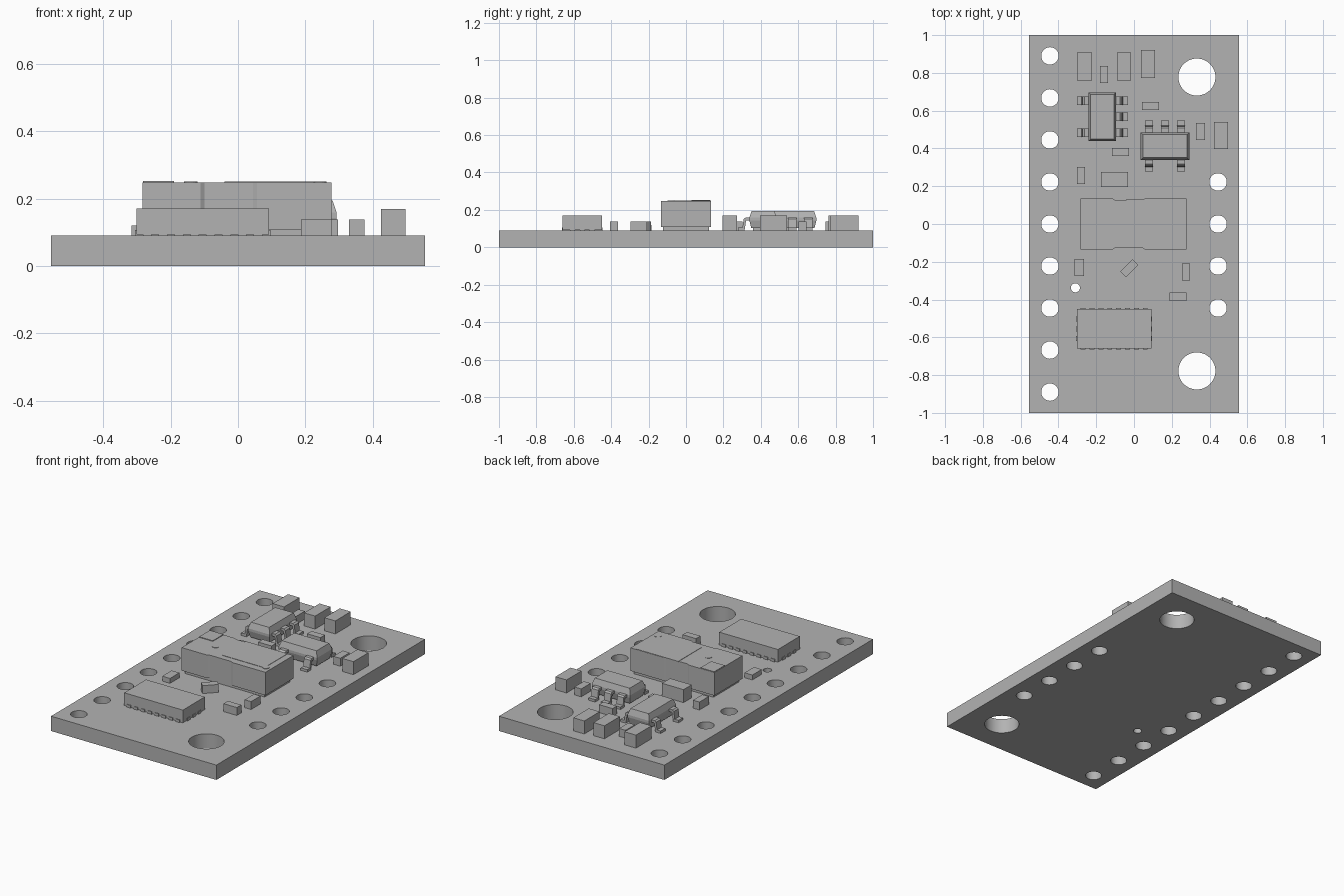
import bpy, bmesh, math
from mathutils import Matrix, Vector

cube = bpy.data.objects.get("Cube")
if cube:
    bpy.data.objects.remove(cube, do_unlink=True)

grey = bpy.data.materials.new("plain grey")
grey.use_nodes = True
grey.diffuse_color = (0.45, 0.45, 0.45, 1)
grey.node_tree.nodes["Principled BSDF"].inputs["Base Color"].default_value = (0.45, 0.45, 0.45, 1)

TOP = 0.09  # upper face of the board


def finish(name, bm):
    bmesh.ops.recalc_face_normals(bm, faces=bm.faces)
    mesh = bpy.data.meshes.new(name)
    bm.to_mesh(mesh)
    bm.free()
    mesh.materials.append(grey)
    obj = bpy.data.objects.new(name, mesh)
    bpy.context.collection.objects.link(obj)
    return obj


def add_box(bm, x0, x1, y0, y1, z0, z1, angle=0):
    centre = Vector(((x0 + x1) / 2, (y0 + y1) / 2, (z0 + z1) / 2))
    m = (Matrix.Translation(centre) @ Matrix.Rotation(angle, 4, 'Z')
         @ Matrix.Diagonal((x1 - x0, y1 - y0, z1 - z0, 1)))
    bmesh.ops.create_cube(bm, size=1, matrix=m)


def box(name, *args):
    bm = bmesh.new()
    add_box(bm, *args)
    return finish(name, bm)


def add_prism(bm, points, offset):
    face = bm.faces.new([bm.verts.new(p) for p in points])
    ext = bmesh.ops.extrude_face_region(bm, geom=[face])
    verts = [v for v in ext["geom"] if isinstance(v, bmesh.types.BMVert)]
    bmesh.ops.translate(bm, verts=verts, vec=offset)


def add_cylinder(bm, x, y, r, z0, z1, sides=32):
    bmesh.ops.create_cone(bm, cap_ends=True, segments=sides, radius1=r, radius2=r,
                          depth=z1 - z0, matrix=Matrix.Translation((x, y, (z0 + z1) / 2)))


# Board with pin holes, mounting holes and a small via
board = box("board", -0.555, 0.555, -1, 1, 0, TOP)
bm = bmesh.new()
for i in range(-4, 5):
    add_cylinder(bm, -0.445, i * 0.2225, 0.046, -0.1, 0.2)
for i in range(-2, 2):
    add_cylinder(bm, 0.445, i * 0.2225, 0.046, -0.1, 0.2)
for y in (-0.778, 0.778):
    add_cylinder(bm, 0.333, y, 0.098, -0.1, 0.2, 48)
add_cylinder(bm, -0.31, -0.338, 0.024, -0.1, 0.2)
cutter = finish("hole_cutter", bm)
cutter.hide_render = True
mod = board.modifiers.new("holes", 'BOOLEAN')
mod.operation = 'DIFFERENCE'
mod.solver = 'EXACT'
mod.object = cutter
bpy.ops.object.select_all(action='DESELECT')
bpy.context.view_layer.objects.active = board
board.select_set(True)
bpy.ops.object.modifier_apply(modifier=mod.name)
bpy.ops.object.shade_smooth_by_angle(angle=math.radians(30))
bpy.data.objects.remove(cutter, do_unlink=True)

# Small passive components: centre x, centre y, along x, along y, top
SMALL, LARGE = 0.138, 0.169
parts = [
    (-0.262, 0.835, 0.077, 0.148, LARGE), (-0.052, 0.835, 0.074, 0.148, LARGE),
    (0.075, 0.847, 0.074, 0.148, LARGE), (0.461, 0.468, 0.074, 0.144, LARGE),
    (-0.103, 0.235, 0.144, 0.078, LARGE), (-0.158, 0.791, 0.043, 0.09, SMALL),
    (0.087, 0.624, 0.09, 0.043, SMALL), (0.352, 0.49, 0.046, 0.09, SMALL),
    (-0.071, 0.381, 0.09, 0.043, SMALL), (-0.28, 0.257, 0.043, 0.09, SMALL),
    (-0.29, -0.23, 0.052, 0.09, 0.12), (0.275, -0.253, 0.043, 0.09, SMALL),
    (0.232, -0.385, 0.09, 0.043, SMALL),
]
for n, (x, y, w, d, top) in enumerate(parts, 1):
    box(f"component_{n}", x - w / 2, x + w / 2, y - d / 2, y + d / 2, TOP, top)
box("angled_component", -0.07, 0.02, -0.256, -0.213, TOP, SMALL, math.radians(45))

# Flat sensor chip with edge pads
box("sensor_chip", -0.302, 0.092, -0.66, -0.45, TOP + 0.003, 0.17)
bm = bmesh.new()
for i in range(8):
    x = -0.105 + (i - 3.5) * 0.047
    add_box(bm, x - 0.013, x + 0.013, -0.664, -0.446, TOP, 0.106)
for i in range(-1, 2):
    y = -0.555 + i * 0.052
    add_box(bm, -0.306, 0.096, y - 0.013, y + 0.013, TOP, 0.106)
finish("sensor_pads", bm)

# Large module: waisted housing on a narrower foot
outline = [(-0.284, -0.134), (-0.112, -0.134), (-0.1, -0.126), (0.045, -0.126),
           (0.057, -0.134), (0.278, -0.134)]
outline += [(x, -y) for x, y in reversed(outline)]
bm = bmesh.new()
add_prism(bm, [(x, y, 0.108) for x, y in outline], (0, 0, 0.14))
finish("module_housing", bm)
box("module_foot", -0.27, 0.265, -0.122, 0.122, TOP, 0.11)
box("module_label", -0.04, 0.24, -0.09, 0.132, 0.247, 0.25)
box("module_corner_plate", -0.282, -0.19, 0.03, 0.132, 0.247, 0.252)
bm = bmesh.new()
add_cylinder(bm, -0.14, -0.015, 0.02, 0.247, 0.25, 20)
add_cylinder(bm, 0.243, -0.08, 0.02, 0.247, 0.251, 20)
finish("module_dots", bm)


# Leaded packages with tapered bodies and bent legs
LEG = [(-0.01, 0.158), (0.022, 0.158), (0.031, 0.15), (0.037, 0.105), (0.062, 0.105),
       (0.062, TOP), (0.026, TOP), (0.018, 0.142), (-0.01, 0.142)]


def leaded_package(name, x, y, angle):
    place = Matrix.Translation((x, y, 0)) @ Matrix.Rotation(angle, 4, 'Z')
    bm = bmesh.new()
    rings = []
    for inset, z in ((0.01, 0.103), (0, 0.143), (0, 0.158), (0.012, 0.194)):
        a, b = 0.129 - inset, 0.073 - inset
        rings.append([bm.verts.new((sx * a, sy * b, z))
                      for sx, sy in ((-1, -1), (1, -1), (1, 1), (-1, 1))])
    bm.faces.new(rings[0])
    bm.faces.new(rings[-1])
    for low, high in zip(rings, rings[1:]):
        for i in range(4):
            j = (i + 1) % 4
            bm.faces.new((low[i], low[j], high[j], high[i]))
    bm.transform(place)
    finish(name + "_body", bm)
    bm = bmesh.new()
    for side, slots in ((1, (-1, 0, 1)), (-1, (-1, 1))):
        for s in slots:
            pts = [(s * 0.085 - 0.022, side * (0.073 + d), z) for d, z in LEG]
            add_prism(bm, pts, (0.044, 0, 0))
    bm.transform(place)
    finish(name + "_legs", bm)


leaded_package("regulator", 0.164, 0.412, 0)
leaded_package("level_shifter", -0.168, 0.568, -math.pi / 2)
